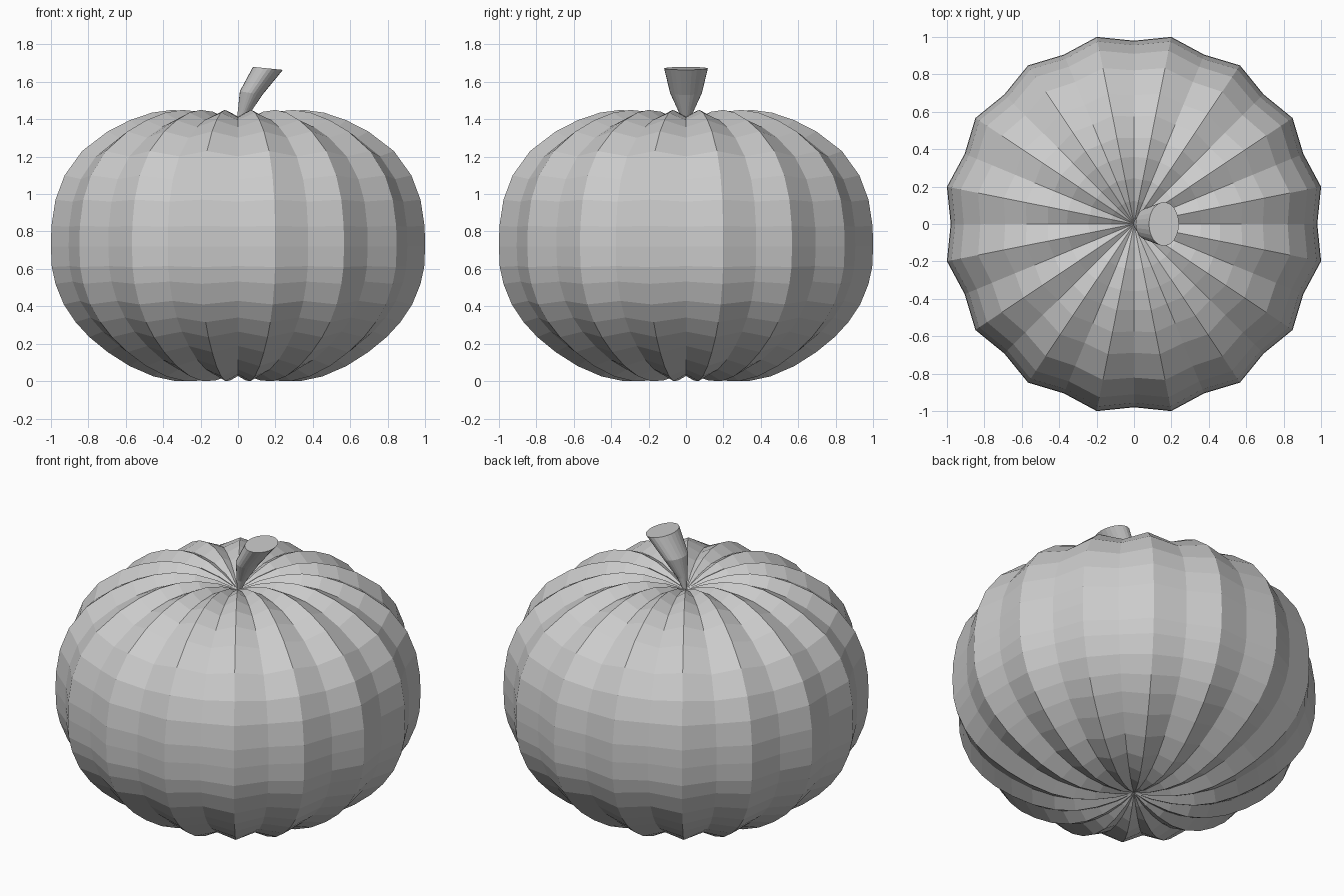
import bpy, bmesh, math
from mathutils import Vector

cube = bpy.data.objects.get("Cube")
if cube:
    bpy.data.objects.remove(cube, do_unlink=True)

grey = bpy.data.materials.new("plain grey")
grey.use_nodes = True
colour = (0.6, 0.6, 0.6, 1)
grey.diffuse_color = colour
grey.node_tree.nodes["Principled BSDF"].inputs["Base Color"].default_value = colour


def finish(bm, name):
    bmesh.ops.recalc_face_normals(bm, faces=bm.faces)
    mesh = bpy.data.meshes.new(name)
    bm.to_mesh(mesh)
    bm.free()
    mesh.materials.append(grey)
    obj = bpy.data.objects.new(name, mesh)
    bpy.context.collection.objects.link(obj)
    return obj


def bridge(bm, rings):
    for a, b in zip(rings, rings[1:]):
        n = len(a)
        for i in range(n):
            j = (i + 1) % n
            bm.faces.new((a[i], a[j], b[j], b[i]))


# Ridge profile (radius, height) from the bottom pole to the top pole
profile = [Vector(p) for p in (
    (0, .06), (.1, .025), (.22, .003), (.34, 0), (.46, .025), (.59, .08),
    (.71, .155), (.81, .235), (.885, .315), (.95, .41), (.995, .52),
    (1.015, .61), (1.02, .72), (1.017, .83), (.995, .97), (.945, 1.1),
    (.85, 1.23), (.71, 1.335), (.59, 1.395), (.47, 1.435), (.36, 1.45),
    (.24, 1.44), (.12, 1.405), (0, 1.35))]
RIBS = 16
DEPTH = .04

# Ribbed body: every second column is pushed inward to form a groove
bm = bmesh.new()
rings = []
for k in range(1, len(profile) - 1):
    p = profile[k]
    t = (profile[k + 1] - profile[k - 1]).normalized()
    groove = p + Vector((-t.y, t.x)) * DEPTH * min(1, p.x / .36)
    ring = []
    for i in range(RIBS * 2):
        r, z = p if i % 2 else groove
        a = math.pi * i / RIBS
        ring.append(bm.verts.new((r * math.cos(a), r * math.sin(a), z)))
    rings.append(ring)
bridge(bm, rings)
for ring, end in ((rings[0], profile[0]), (rings[-1], profile[-1])):
    pole = bm.verts.new((0, 0, end.y))
    for i, v in enumerate(ring):
        bm.faces.new((v, ring[(i + 1) % len(ring)], pole))
finish(bm, "pumpkin_body")

# Bent stem, flaring to a flat cut: centre x, height, x radius, y radius, tilt
sections = [(.008, 1.35, .012, .012, 0), (.025, 1.42, .028, .03, .005),
            (.07, 1.54, .06, .085, .01), (.16, 1.672, .08, .117, .008)]
SIDES = 24
bm = bmesh.new()
rings = []
for cx, cz, rx, ry, tilt in sections:
    ring = []
    for i in range(SIDES):
        c, s = math.cos(math.tau * i / SIDES), math.sin(math.tau * i / SIDES)
        ring.append(bm.verts.new((cx + rx * c, ry * s, cz - tilt * c)))
    rings.append(ring)
bridge(bm, rings)
bm.faces.new(rings[0])
bm.faces.new(rings[-1])
finish(bm, "stem")
